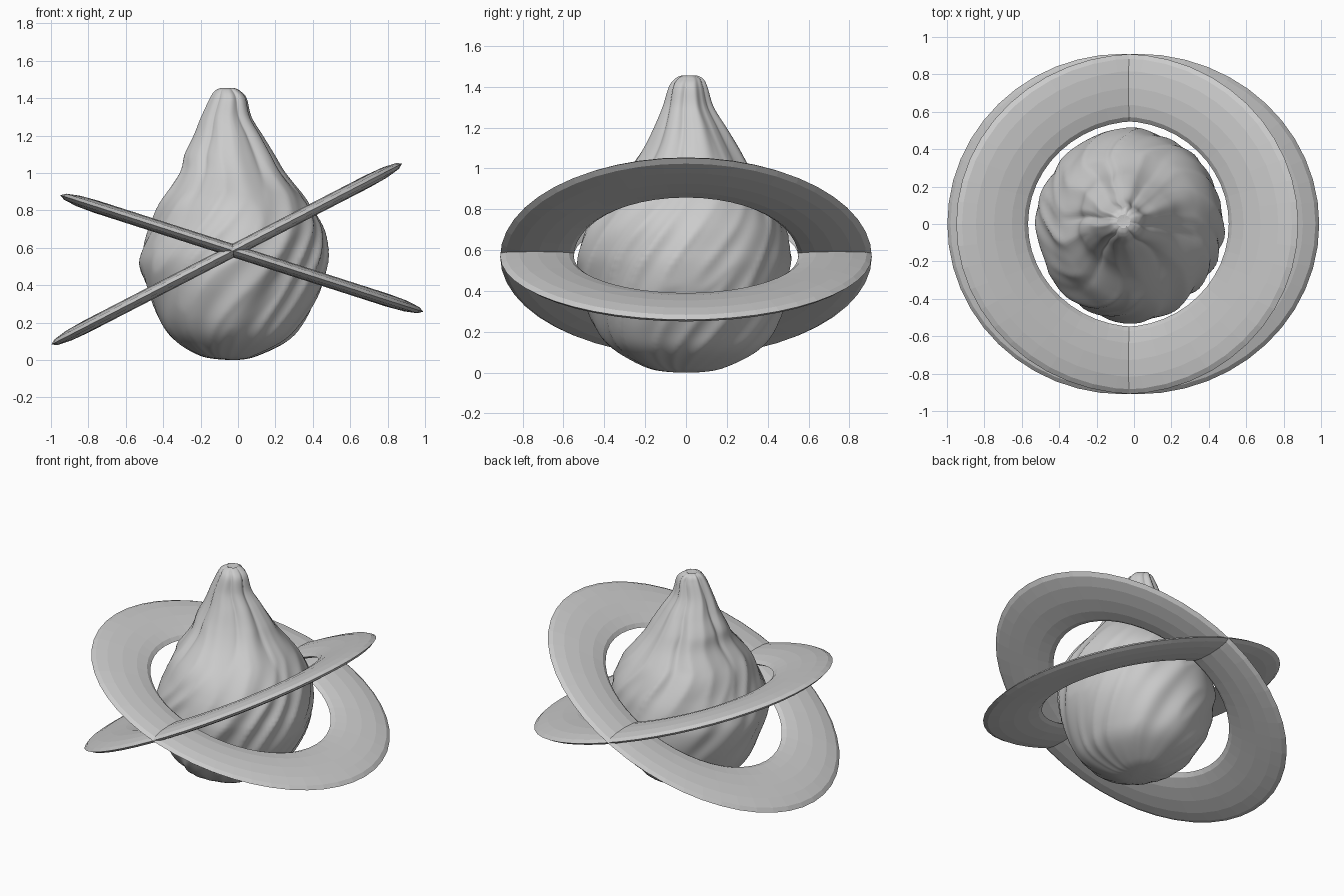
import bpy, bmesh
from math import sin, cos, pi, radians, exp
from mathutils import Vector, noise

if "Cube" in bpy.data.objects:
    bpy.data.objects.remove(bpy.data.objects["Cube"])

# Body profile: height, min x, max x, min y, max y
PROFILE = [
    (0.00, -0.05, 0.00, -0.05, 0.05), (0.02, -0.19, 0.10, -0.18, 0.17),
    (0.10, -0.33, 0.27, -0.33, 0.33), (0.20, -0.41, 0.36, -0.42, 0.42),
    (0.35, -0.47, 0.44, -0.48, 0.48), (0.50, -0.51, 0.48, -0.51, 0.50),
    (0.60, -0.50, 0.48, -0.51, 0.50), (0.72, -0.46, 0.45, -0.48, 0.48),
    (0.85, -0.41, 0.37, -0.41, 0.42), (1.00, -0.31, 0.25, -0.27, 0.31),
    (1.10, -0.28, 0.19, -0.20, 0.25), (1.20, -0.23, 0.13, -0.15, 0.19),
    (1.30, -0.19, 0.07, -0.11, 0.13), (1.40, -0.145, 0.045, -0.08, 0.10),
    (1.44, -0.12, 0.01, -0.05, 0.08), (1.455, -0.09, -0.02, -0.02, 0.05)]


def sample(t):
    """Smooth interpolation along the profile rows."""
    i = min(int(t), len(PROFILE) - 2)
    f = t - i
    r = [PROFILE[max(0, min(len(PROFILE) - 1, i + k))] for k in (-1, 0, 1, 2)]
    return [b + 0.5 * f * (c - a + f * (2*a - 5*b + 4*c - d + f * (3*(b - c) + d - a)))
            for a, b, c, d in zip(*r)]


def fold(a, z):
    """Relative radius change: slanted folds on the belly, upright pleats on the neck."""
    twist = a - 1.5 * min(z, 0.9)
    n = noise.noise(Vector((1.6 * cos(twist), 1.6 * sin(twist), 1.3 * z)))
    m = noise.noise(Vector((3 * cos(twist) + 7, 3 * sin(twist), 1.8 * z)))
    neck = 1 / (1 + exp(-(z - 0.95) * 10))
    pleat = abs(sin(3.0 * (a + 0.5 * n) + 0.4)) - 0.64
    belly = 0.05 * n + 0.05 * (0.3 - abs(m) * 1.6)
    return 1 + belly * (1 - 0.5 * neck) + 0.16 * neck * pleat


def make_body():
    bm = bmesh.new()
    seg, rows = 144, 150
    rings = []
    for j in range(rows + 1):
        z, x0, x1, y0, y1 = sample(j / rows * (len(PROFILE) - 1))
        cx, cy = (x0 + x1) / 2, (y0 + y1) / 2
        ring = []
        for i in range(seg):
            a = 2 * pi * i / seg
            f = fold(a, z)
            ring.append(bm.verts.new((cx + (x1 - x0) / 2 * f * cos(a),
                                      cy + (y1 - y0) / 2 * f * sin(a), max(z, 0))))
        rings.append(ring)
    for lo, hi in zip(rings, rings[1:]):
        for i in range(seg):
            k = (i + 1) % seg
            bm.faces.new((lo[i], lo[k], hi[k], hi[i]))
    # Closed base and dimpled tip
    for ring, z, flip in ((rings[0], 0.0, True), (rings[-1], 1.425, False)):
        c = bm.verts.new(sum((v.co for v in ring), Vector()) / seg)
        c.co.z = z
        for i in range(seg):
            p, q = ring[i], ring[(i + 1) % seg]
            bm.faces.new((q, p, c) if flip else (p, q, c))
    me = bpy.data.meshes.new("body")
    bm.to_mesh(me)
    bm.free()
    me.shade_smooth()
    ob = bpy.data.objects.new("body", me)
    bpy.context.collection.objects.link(ob)


def make_ring(name, centre, tilt, stretch):
    """Flattened, slightly oval hoop tilted about y."""
    bpy.ops.mesh.primitive_torus_add(
        major_segments=48, minor_segments=12, major_radius=0.73, minor_radius=0.18,
        location=centre, rotation=(0, radians(tilt), 0))
    ob = bpy.context.object
    ob.name = name
    ob.scale = (stretch, 1, 0.19)


make_body()
make_ring("ring_low_right", (0.02, 0, 0.57), 17.8, 1.12)
make_ring("ring_high_right", (-0.06, 0, 0.567), -27.3, 1.16)
